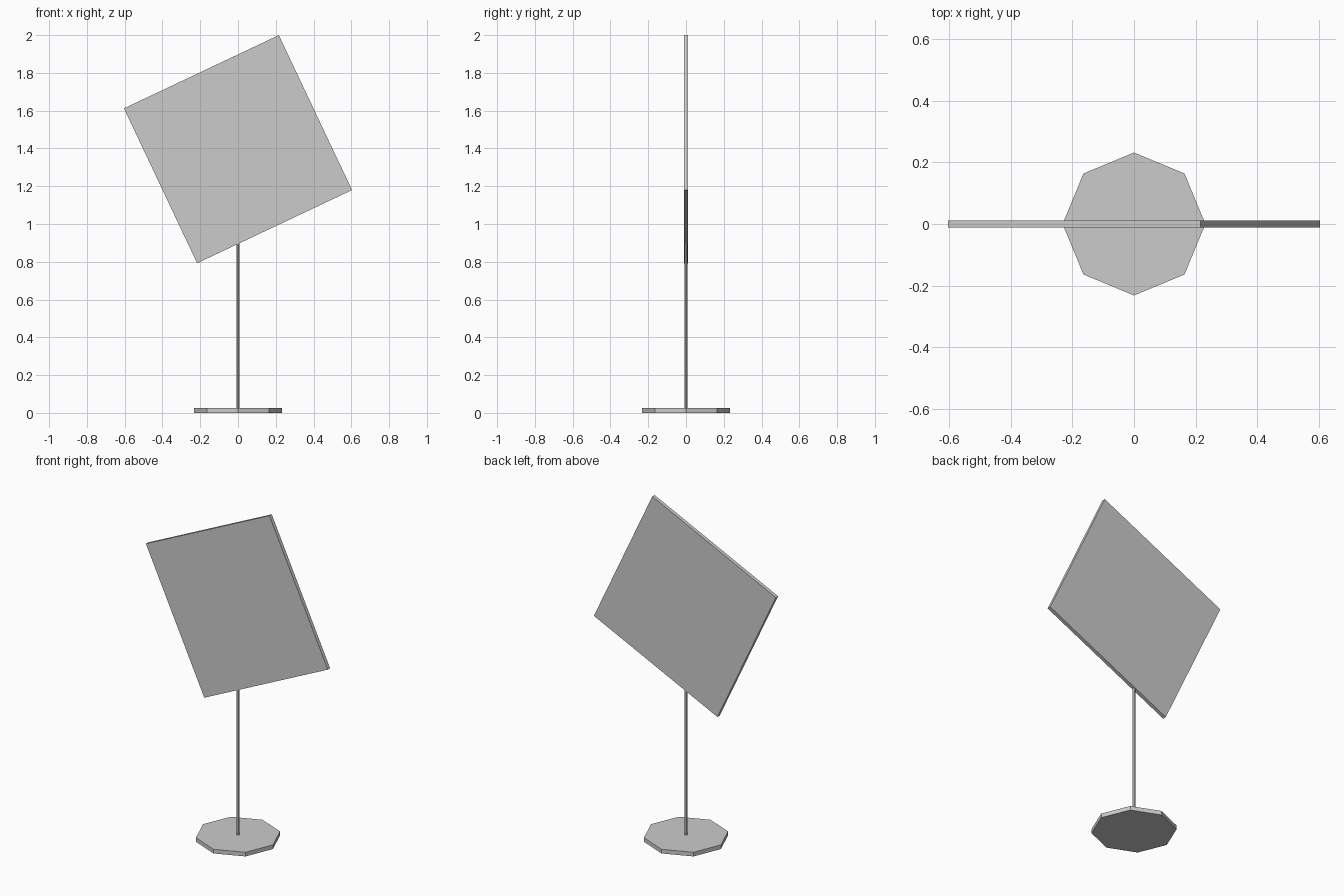
import bpy
from math import radians

if "Cube" in bpy.data.objects:
    bpy.data.objects.remove(bpy.data.objects["Cube"])

PANEL_SIZE, PANEL_THICK = 0.907, 0.022
PANEL_Z, PANEL_TILT = 1.396, 25.3
BASE_RADIUS, BASE_HEIGHT = 0.232, 0.025


def cylinder(name, radius, z0, z1, sides=8):
    bpy.ops.mesh.primitive_cylinder_add(vertices=sides, radius=radius, depth=z1 - z0,
                                        location=(0, 0, (z0 + z1) / 2))
    bpy.context.object.name = name


# Octagonal foot and thin post
cylinder("base", BASE_RADIUS, 0, BASE_HEIGHT)
cylinder("post", 0.009, BASE_HEIGHT, 0.902)

# Square sign board, tilted in its own plane
bpy.ops.mesh.primitive_cube_add(size=1, location=(0, 0, PANEL_Z),
                                rotation=(0, -radians(PANEL_TILT), 0))
panel = bpy.context.object
panel.name = "sign_panel"
panel.scale = (PANEL_SIZE, PANEL_THICK, PANEL_SIZE)
